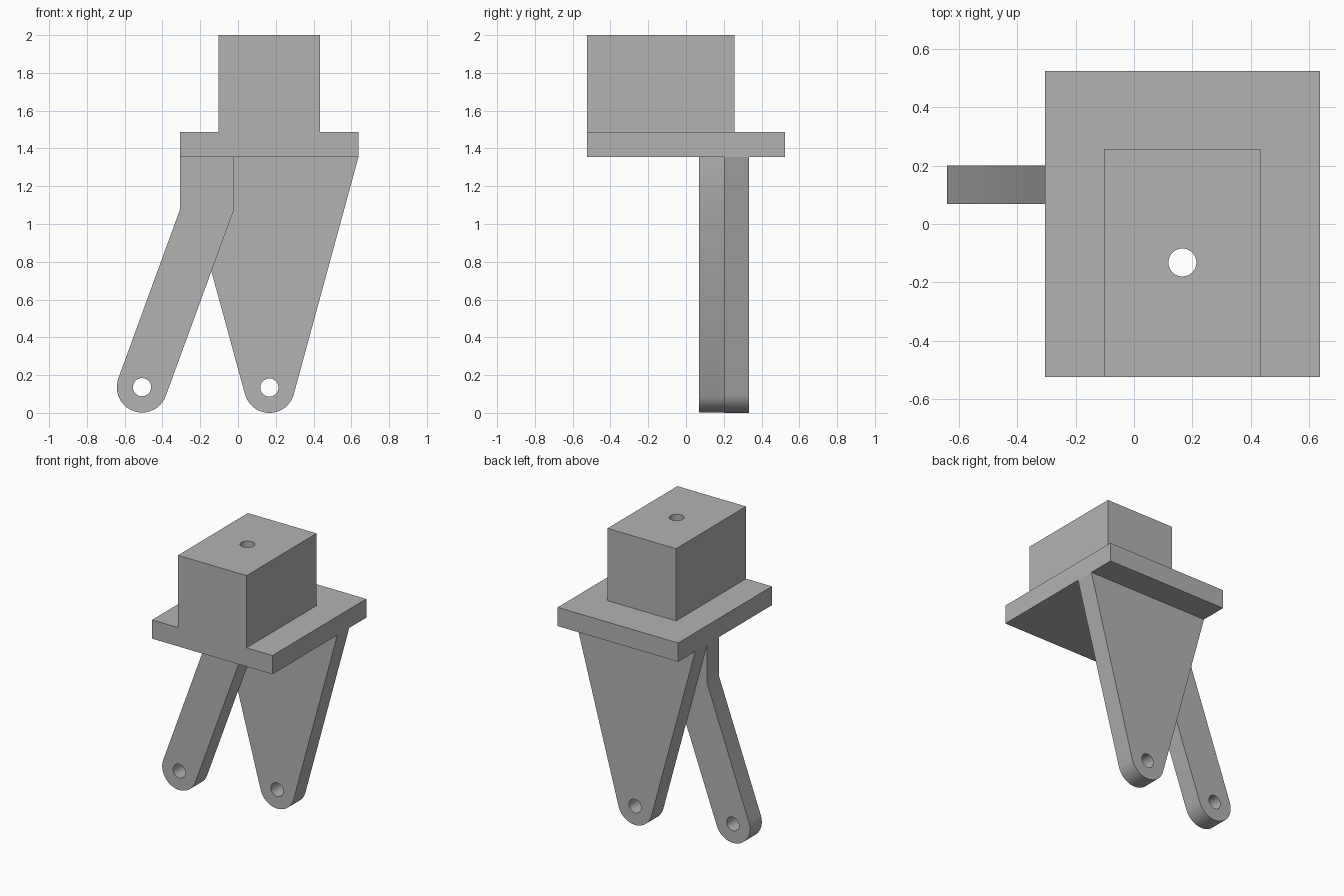
import bpy, bmesh, math
from mathutils import Vector

cube = bpy.data.objects.get("Cube")
if cube:
    bpy.data.objects.remove(cube, do_unlink=True)

grey = bpy.data.materials.new("plain grey")
grey.use_nodes = True
grey.diffuse_color = (0.45, 0.45, 0.45, 1)
grey.node_tree.nodes["Principled BSDF"].inputs["Base Color"].default_value = (0.45, 0.45, 0.45, 1)

HOLE = 0.048      # radius of every bolt hole
EYE = 0.134       # radius of the rounded leg ends
PLATE_BOTTOM, PLATE_TOP = 1.355, 1.488
LEFT, RIGHT = -0.306, 0.638


def prism(name, profile, y0, y1):
    """Extrude an (x, z) profile from y0 to y1."""
    bm = bmesh.new()
    face = bm.faces.new([bm.verts.new((x, y0, z)) for x, z in profile])
    moved = bmesh.ops.extrude_face_region(bm, geom=[face])["geom"]
    bmesh.ops.translate(bm, vec=(0, y1 - y0, 0),
                        verts=[v for v in moved if isinstance(v, bmesh.types.BMVert)])
    bmesh.ops.recalc_face_normals(bm, faces=bm.faces)
    mesh = bpy.data.meshes.new(name)
    bm.to_mesh(mesh)
    bm.free()
    mesh.materials.append(grey)
    ob = bpy.data.objects.new(name, mesh)
    bpy.context.collection.objects.link(ob)
    return ob


def box(name, x0, x1, y0, y1, z0, z1):
    return prism(name, [(x0, z0), (x1, z0), (x1, z1), (x0, z1)], y0, y1)


def activate(ob):
    bpy.ops.object.select_all(action="DESELECT")
    ob.select_set(True)
    bpy.context.view_layer.objects.active = ob


def combine(ob, tool, operation):
    """Apply a boolean and remove the tool object."""
    mod = ob.modifiers.new("boolean", "BOOLEAN")
    mod.operation, mod.solver, mod.object = operation, "EXACT", tool
    activate(ob)
    bpy.ops.object.modifier_apply(modifier=mod.name)
    bpy.data.objects.remove(tool, do_unlink=True)


def drill(ob, centre, rotation=(0, 0, 0)):
    bpy.ops.mesh.primitive_cylinder_add(vertices=48, radius=HOLE, depth=3,
                                        location=centre, rotation=rotation)
    cutter = bpy.context.object
    cutter.data.materials.append(grey)
    combine(ob, cutter, "DIFFERENCE")
    activate(ob)
    bpy.ops.object.shade_smooth_by_angle()


def leg(name, upper, centre, y0, y1):
    """Leg whose upper outline runs right to left, closed by a tangent round end."""
    c = Vector(centre)

    def tangent(point, side):
        d = Vector(point) - c
        return math.atan2(d.y, d.x) + side * math.acos(EYE / d.length)

    start = tangent(upper[-1], 1)
    end = tangent(upper[0], -1) + 2 * math.pi
    steps = 32
    angles = [start + (end - start) * i / steps for i in range(steps + 1)]
    arc = [(c.x + EYE * math.cos(a), c.y + EYE * math.sin(a)) for a in angles]
    ob = prism(name, upper + arc, y0, y1)
    drill(ob, (c.x, 0, c.y), (math.pi / 2, 0, 0))
    return ob


# Flanged block: plate and block fused into one solid with a vertical hole
mount = box("mounting_block", LEFT, RIGHT, -0.525, 0.525, PLATE_BOTTOM, PLATE_TOP)
block = box("block", -0.103, 0.435, -0.525, 0.258, PLATE_BOTTOM + 0.05, 2.0)
combine(mount, block, "UNION")
bm = bmesh.new()
bm.from_mesh(mount.data)
bmesh.ops.remove_doubles(bm, verts=bm.verts, dist=0.0001)
bmesh.ops.dissolve_limit(bm, angle_limit=0.01, verts=bm.verts, edges=bm.edges)
bm.to_mesh(mount.data)
bm.free()
drill(mount, (0.166, -0.132, 1.5))

# Bent front leg
leg("bent_leg", [(-0.02, 1.08), (-0.02, PLATE_BOTTOM), (LEFT, PLATE_BOTTOM), (LEFT, 1.08)],
    (-0.508, EYE + 0.002), 0.068, 0.201)

# Wide tapering rear leg
leg("tapered_leg", [(RIGHT, PLATE_BOTTOM), (LEFT, PLATE_BOTTOM)],
    (0.166, EYE), 0.201, 0.334)
